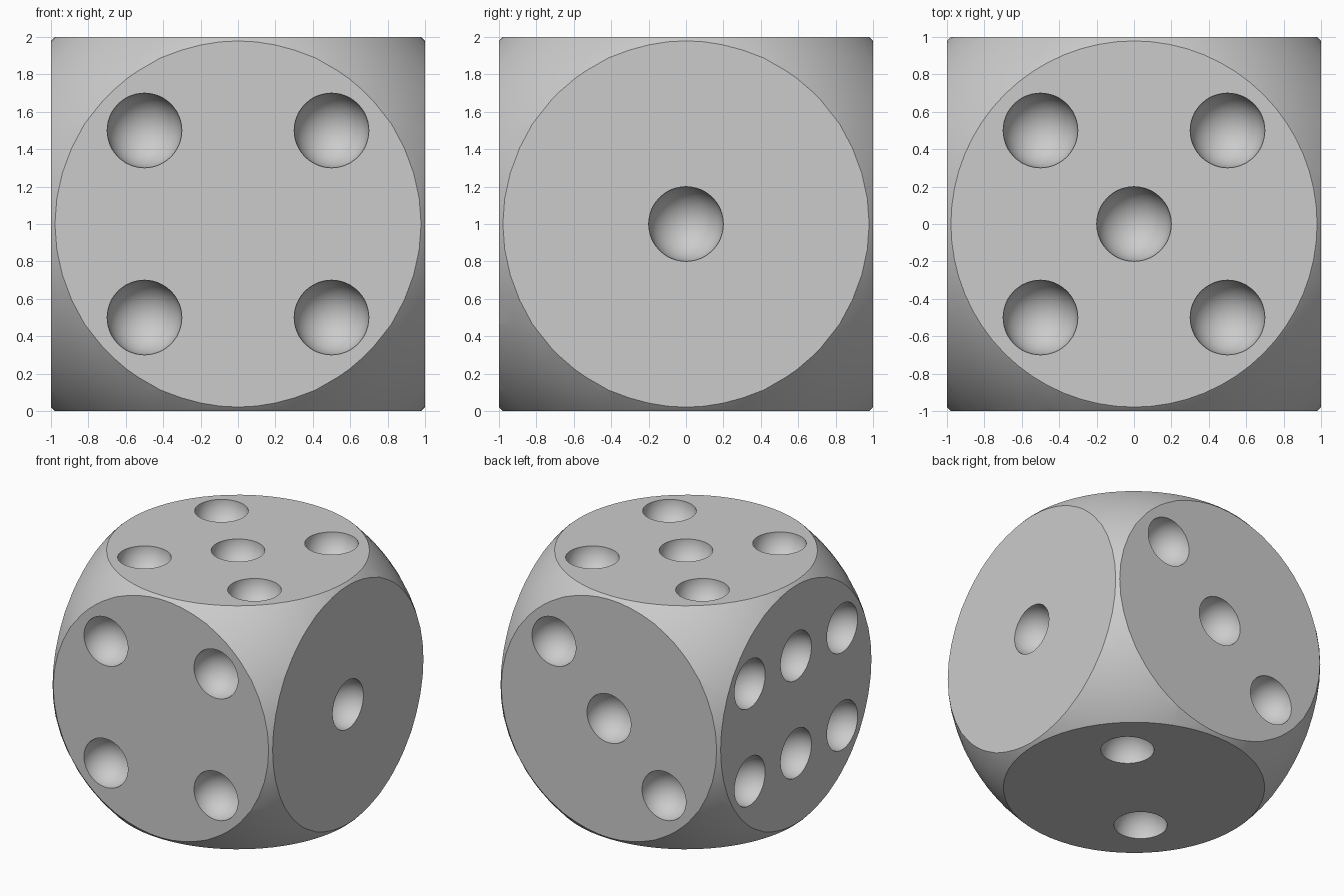
import bpy
import math
from mathutils import Vector

if "Cube" in bpy.data.objects:
    bpy.data.objects.remove(bpy.data.objects["Cube"], do_unlink=True)

HALF = 1.0          # half the edge of the cube
ROUND_RADIUS = 1.4  # ball that rounds the edges and corners
PIP_RADIUS = 0.2
CENTRE = Vector((0, 0, HALF))

grey = bpy.data.materials.new("light grey")
grey.diffuse_color = (0.6, 0.6, 0.6, 1)
grey.use_nodes = True
grey.node_tree.nodes["Principled BSDF"].inputs["Base Color"].default_value = (0.6, 0.6, 0.6, 1)


def ball(name, radius, location, segments, rings, direction=Vector((0, 0, 1))):
    """Add a ball whose pole points along the direction."""
    bpy.ops.mesh.primitive_uv_sphere_add(
        segments=segments, ring_count=rings, radius=radius, location=location,
        rotation=direction.to_track_quat("Z", "Y").to_euler())
    obj = bpy.context.object
    obj.name = name
    obj.data.materials.append(grey)
    obj.hide_render = True
    return obj


def apply_boolean(target, cutter, operation):
    """Cut the target and remove the cutter."""
    mod = target.modifiers.new(operation.title(), "BOOLEAN")
    mod.operation = operation
    mod.solver = "EXACT"
    mod.object = cutter
    bpy.context.view_layer.objects.active = target
    bpy.ops.object.modifier_apply(modifier=mod.name)
    bpy.data.objects.remove(cutter, do_unlink=True)


# Rounded body: a cube trimmed by a ball
bpy.ops.mesh.primitive_cube_add(size=2 * HALF, location=CENTRE)
die = bpy.context.object
die.name = "die_body"
die.data.materials.append(grey)
apply_boolean(die, ball("rounding_ball", ROUND_RADIUS, CENTRE, 64, 32), "INTERSECT")

# Pip layouts: face normal, the two axes across the face, and pip positions
X, Y, Z = Vector((1, 0, 0)), Vector((0, 1, 0)), Vector((0, 0, 1))
corners = [(a, b) for a in (-0.5, 0.5) for b in (-0.5, 0.5)]
faces = [
    (X, Y, Z, [(0, 0)]),
    (-Z, X, Y, [(-0.4, -0.4), (0.4, 0.4)]),
    (Y, X, Z, [(-0.5, -0.5), (0, 0), (0.5, 0.5)]),
    (-Y, X, Z, corners),
    (Z, X, Y, corners + [(0, 0)]),
    (-X, Y, Z, [(a, b) for a in (-0.6, 0, 0.6) for b in (-0.4, 0.4)]),
]

# Hollow pips: half balls sunk into each face
pips = []
for normal, u, v, spots in faces:
    for a, b in spots:
        place = CENTRE + normal * HALF + u * a + v * b
        pips.append(ball("pip_cutter", PIP_RADIUS, place, 48, 23, normal))
bpy.ops.object.select_all(action="DESELECT")
for pip in pips:
    pip.select_set(True)
bpy.context.view_layer.objects.active = pips[0]
bpy.ops.object.join()
apply_boolean(die, pips[0], "DIFFERENCE")

# Smooth rounding and hollows, sharp rims
bpy.ops.object.select_all(action="DESELECT")
die.select_set(True)
bpy.context.view_layer.objects.active = die
bpy.ops.object.shade_smooth_by_angle(angle=math.radians(30))
